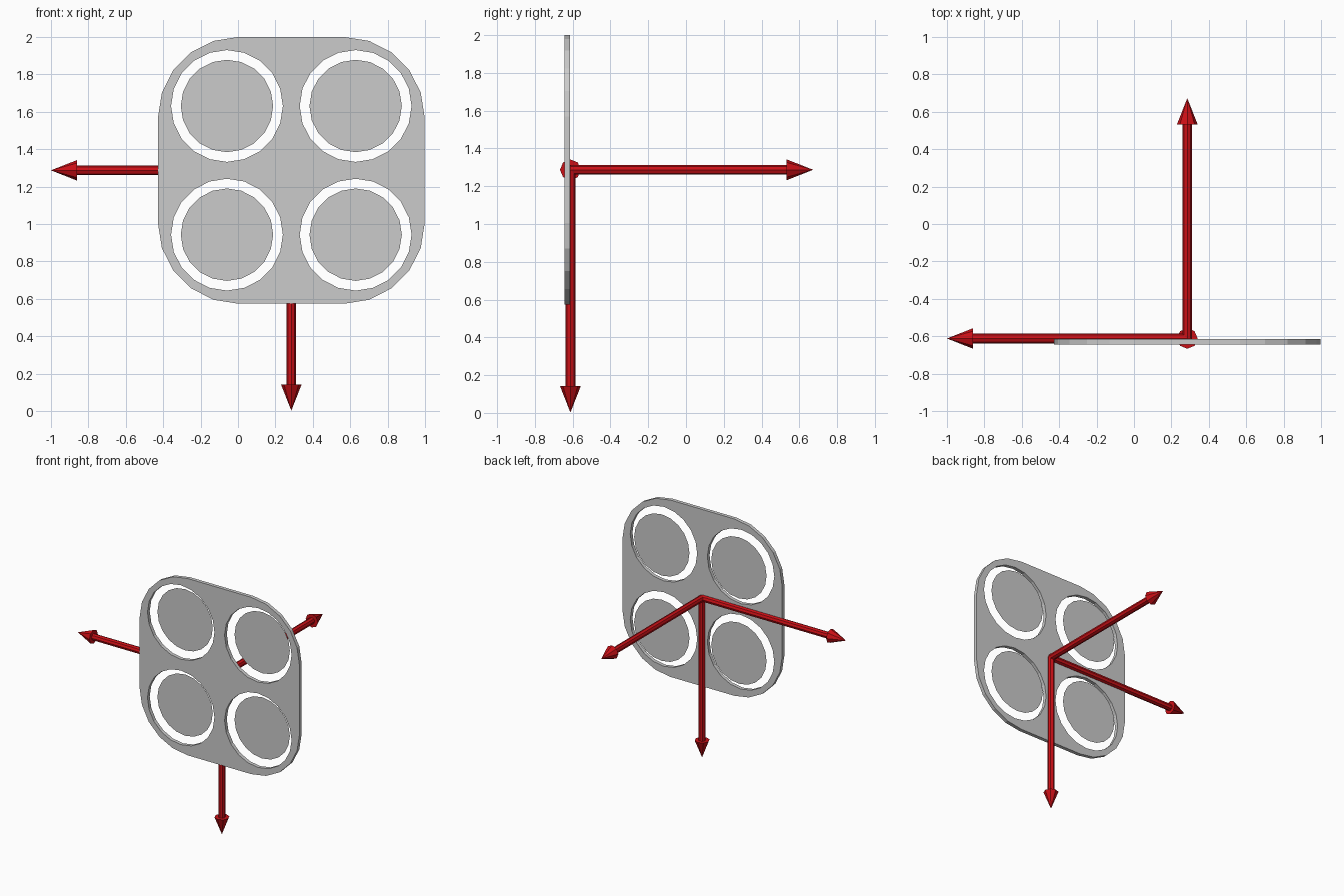
import bpy, bmesh
from math import cos, sin, pi
from mathutils import Vector

if "Cube" in bpy.data.objects:
    bpy.data.objects.remove(bpy.data.objects["Cube"])

CX, CZ = 0.285, 1.287          # centre of the plate and arrow origin
FRONT, BACK = -0.643, -0.614   # plate faces
HOLE = 0.344                   # hole offset from the centre
ORIGIN = Vector((CX, -0.612, CZ))
LENGTH = 1.285

red = bpy.data.materials.new("red")
red.diffuse_color = (0.6, 0.005, 0.008, 1)
red.use_nodes = True
red.node_tree.nodes["Principled BSDF"].inputs["Base Color"].default_value = red.diffuse_color


def new_object(name, bm, mat=None):
    mesh = bpy.data.meshes.new(name)
    bm.to_mesh(mesh)
    bm.free()
    ob = bpy.data.objects.new(name, mesh)
    bpy.context.collection.objects.link(ob)
    if mat:
        mesh.materials.append(mat)
    return ob


def circle(x, z, r, n=20):
    return [(x + r * cos(2 * pi * i / n), z + r * sin(2 * pi * i / n)) for i in range(n)]


def rounded_square(half, r, steps=5):
    pts = []
    for k, (sx, sz) in enumerate([(1, 1), (-1, 1), (-1, -1), (1, -1)]):
        for i in range(steps + 1):
            a = (k + i / steps) * pi / 2
            pts.append((CX + sx * (half - r) + r * cos(a), CZ + sz * (half - r) + r * sin(a)))
    return pts


centres = [(CX + sx * HOLE, CZ + sz * HOLE) for sx in (-1, 1) for sz in (-1, 1)]

# Rounded plate with four round holes
bm = bmesh.new()
edges = []
for loop in [rounded_square(0.713, 0.43)] + [circle(x, z, 0.299) for x, z in centres]:
    vs = [bm.verts.new((x, FRONT, z)) for x, z in loop]
    edges += [bm.edges.new((vs[i - 1], vs[i])) for i in range(len(vs))]
bmesh.ops.triangle_fill(bm, edges=edges, use_beauty=True)
bmesh.ops.dissolve_limit(bm, angle_limit=0.01, verts=bm.verts[:], edges=bm.edges[:])
ext = bmesh.ops.extrude_face_region(bm, geom=bm.faces[:], use_keep_orig=True)
bmesh.ops.translate(bm, vec=(0, BACK - FRONT, 0),
                    verts=[g for g in ext["geom"] if isinstance(g, bmesh.types.BMVert)])
bmesh.ops.recalc_face_normals(bm, faces=bm.faces[:])
new_object("plate", bm)

# Thin discs floating inside the holes
for i, (x, z) in enumerate(centres):
    bm = bmesh.new()
    bm.faces.new([bm.verts.new((px, -0.59, pz)) for px, pz in circle(x, z, 0.247)])
    new_object(f"disc_{i + 1}", bm)


# Arrows: a shaft and a cone head along each axis
def arrow(name, direction):
    bm = bmesh.new()
    head = 0.14
    for r1, r2, start, end in [(0.026, 0.026, 0, LENGTH - head), (0.055, 0, LENGTH - head, LENGTH)]:
        part = bmesh.ops.create_cone(bm, cap_ends=True, segments=8, radius1=r1, radius2=r2,
                                     depth=end - start)
        bmesh.ops.translate(bm, vec=(0, 0, (start + end) / 2), verts=part["verts"])
    ob = new_object(name, bm, red)
    ob.location = ORIGIN
    ob.rotation_euler = Vector(direction).to_track_quat('Z', 'Y').to_euler()


arrow("side_arrow", (-1, 0, 0))
arrow("back_arrow", (0, 1, 0))
arrow("down_arrow", (0, 0, -1))
